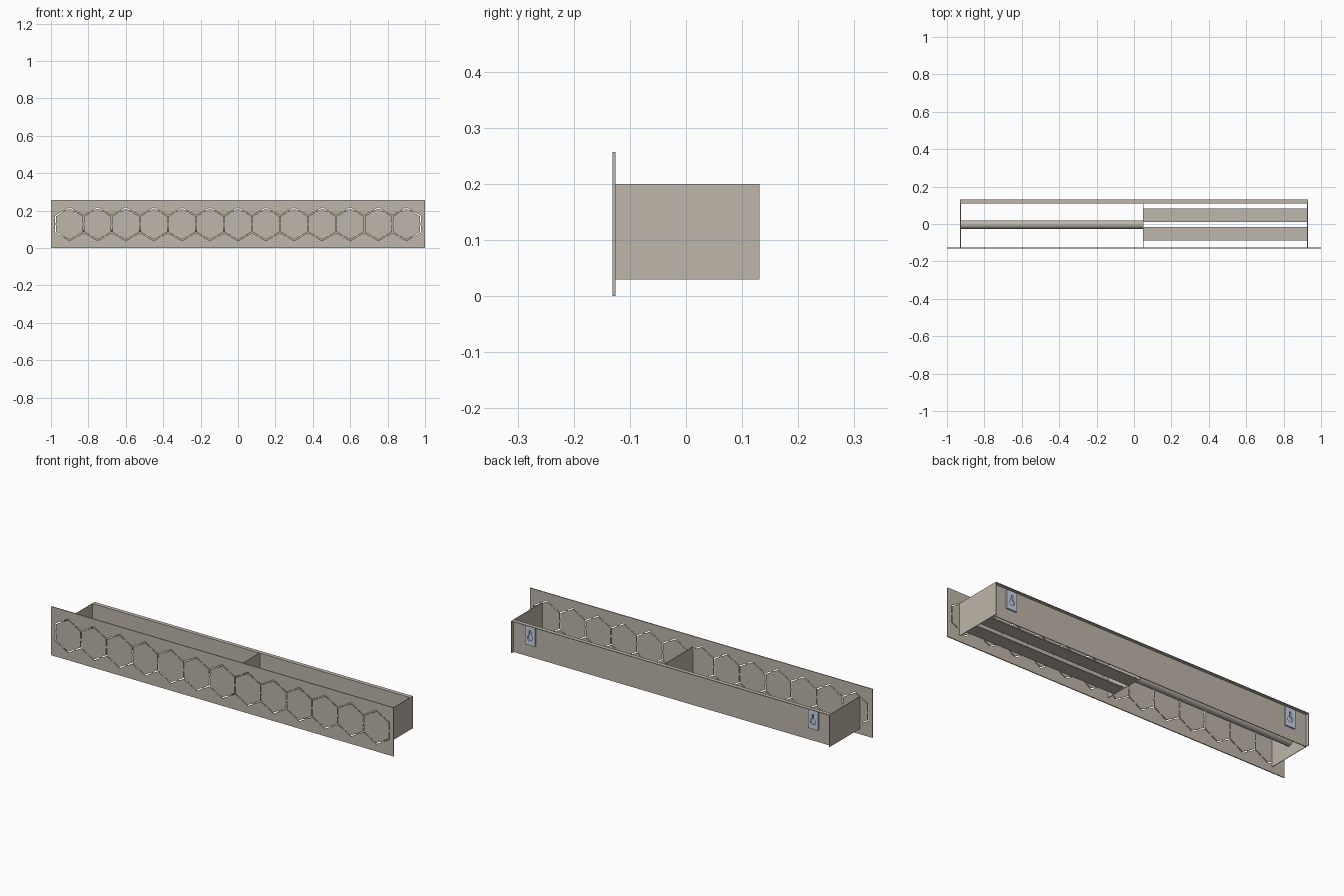
import bpy, bmesh
from math import sin, cos, pi, radians, sqrt

if "Cube" in bpy.data.objects:
    bpy.data.objects.remove(bpy.data.objects["Cube"])


def material(name, rgb):
    mat = bpy.data.materials.new(name)
    mat.diffuse_color = (*rgb, 1)
    mat.use_nodes = True
    mat.node_tree.nodes["Principled BSDF"].inputs["Base Color"].default_value = mat.diffuse_color
    return mat


WOOD = material("taupe", (0.51, 0.465, 0.40))
STEEL = material("steel", (0.60, 0.65, 0.80))


def prisms(name, outlines, y0, y1, mat=None):
    """Object made of x/z outlines extruded along y."""
    bm = bmesh.new()
    for pts in outlines:
        face = bm.faces.new([bm.verts.new((x, y0, z)) for x, z in pts])
        ext = bmesh.ops.extrude_face_region(bm, geom=[face])["geom"]
        verts = [v for v in ext if isinstance(v, bmesh.types.BMVert)]
        bmesh.ops.translate(bm, vec=(0, y1 - y0, 0), verts=verts)
        if face.is_valid and len(face.link_loops if hasattr(face, "link_loops") else face.loops) == 0:
            bm.faces.remove(face)
    bmesh.ops.recalc_face_normals(bm, faces=bm.faces)
    me = bpy.data.meshes.new(name)
    bm.to_mesh(me)
    bm.free()
    if mat:
        me.materials.append(mat)
    ob = bpy.data.objects.new(name, me)
    bpy.context.collection.objects.link(ob)
    return ob


def box(name, x0, x1, y0, y1, z0, z1, mat=WOOD):
    return prisms(name, [[(x0, z0), (x1, z0), (x1, z1), (x0, z1)]], y0, y1, mat)


def cut(ob, cutter):
    cutter.hide_render = True
    mod = ob.modifiers.new("cut", "BOOLEAN")
    mod.operation, mod.solver, mod.object = "DIFFERENCE", "EXACT", cutter
    bpy.context.view_layer.objects.active = ob
    bpy.ops.object.modifier_apply(modifier=mod.name)
    bpy.data.objects.remove(cutter)


def star(x, z, angles, arm, w):
    """Outline of slots of half width w leaving one point at rising angles."""
    pts = []
    for i, deg in enumerate(angles):
        a = radians(deg)
        gap = (radians(angles[(i + 1) % len(angles)]) - a) % (2 * pi)
        for s in (-w, w):
            pts.append((x + arm * cos(a) - s * sin(a), z + arm * sin(a) + s * cos(a)))
        r, m = w / sin(gap / 2), a + gap / 2
        pts.append((x + r * cos(m), z + r * sin(m)))
    return pts


# Front panel with a row of honeycomb slots, bridged at the edge middles
panel = box("front_panel", -1, 1, -0.131, -0.126, 0, 0.257)
N, STEP, CZ = 13, 0.15, 0.128
R = STEP / sqrt(3)
ARM, W = R / 2 - 0.006, 0.0027
slots = []
for i in range(N):
    x = (i - (N - 1) / 2) * STEP
    slots.append(star(x, CZ + R, [210, 330], ARM, W))
    slots.append(star(x, CZ - R, [30, 150], ARM, W))
for i in range(N + 1):
    x = (i - N / 2) * STEP
    up = ([30] if i < N else []) + ([150] if i > 0 else []) + [270]
    down = [90] + ([210] if i > 0 else []) + ([330] if i < N else [])
    slots.append(star(x, CZ + R / 2, up, ARM, W))
    slots.append(star(x, CZ - R / 2, down, ARM, W))
cut(panel, prisms("slot_cutter", slots, -0.14, -0.12))

# Case: side walls, recessed back wall with a top lip, divider
X, T, Z0, Z1, BACK = 0.929, 0.003, 0.03, 0.2, 0.131
box("side_wall_left", -X, -X + T, -0.126, BACK, Z0, Z1)
box("side_wall_right", X - T, X, -0.126, BACK, Z0, Z1)
box("back_wall", -X + T, X - T, 0.110, 0.114, Z0, Z1 - T)
box("back_lip", -X + T, X - T, 0.110, BACK, Z1 - T, Z1)
box("divider", 0.047, 0.050, -0.126, 0.110, Z0, Z1)

# Two shelf slats on the right, a hanging rod on the left
box("slat_rear", 0.05, X - T, 0.012, 0.084, 0.034, 0.039)
box("slat_front", 0.05, X - T, -0.088, -0.016, 0.034, 0.039)
length = 0.047 + X - T
bpy.ops.mesh.primitive_cylinder_add(vertices=32, radius=0.023, depth=length,
                                    location=(0.047 - length / 2, -0.003, 0.108),
                                    rotation=(0, pi / 2, 0))
rod = bpy.context.object
rod.name = "rod"
rod.data.materials.append(WOOD)
bpy.ops.object.shade_smooth_by_angle()

# Keyhole hangers on the back wall
for side, hx in (("left", -0.826), ("right", 0.826)):
    plate = box("hanger_" + side, hx - 0.029, hx + 0.029, 0.114, 0.122, 0.094, 0.192, STEEL)
    hole = []
    for k in range(21):  # round opening, then the narrow slot above it
        a = radians(110 + k * 16)
        hole.append((hx + 0.015 * cos(a), 0.133 + 0.015 * sin(a)))
    for k in range(7):
        a = radians(k * 30)
        hole.append((hx + 0.005 * cos(a), 0.168 + 0.005 * sin(a)))
    cut(plate, prisms("keyhole_cutter", [hole], 0.1145, 0.13))
